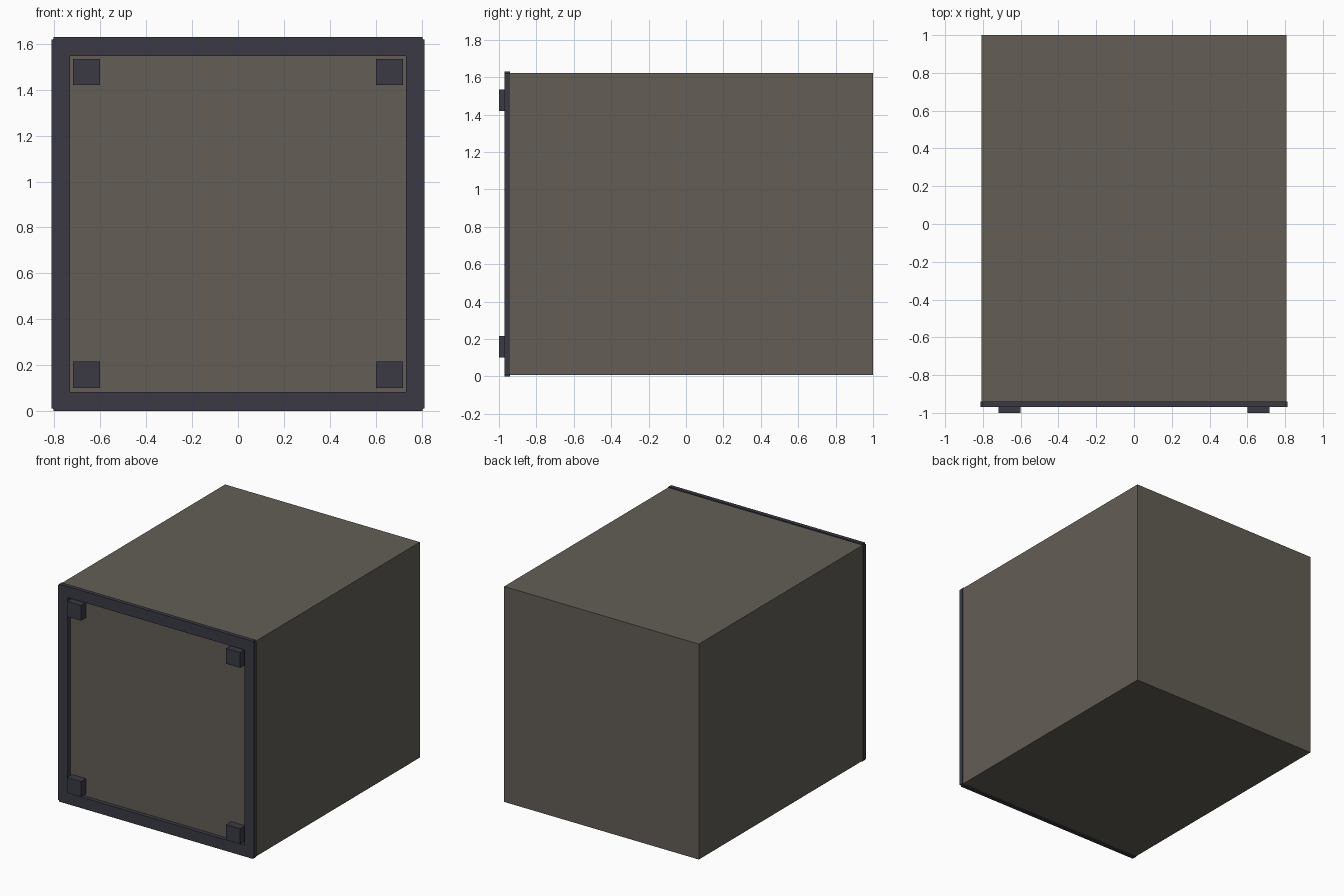
import bpy
import bmesh

cube = bpy.data.objects.get("Cube")
if cube:
    bpy.data.objects.remove(cube, do_unlink=True)


def material(name, rgb):
    mat = bpy.data.materials.new(name)
    mat.use_nodes = True
    color = (*rgb, 1)
    mat.diffuse_color = color
    mat.node_tree.nodes["Principled BSDF"].inputs["Base Color"].default_value = color
    return mat


def box(name, x, y, z, mat):
    """Box spanning the given (low, high) range on each axis."""
    bm = bmesh.new()
    bmesh.ops.create_cube(bm, size=1)
    for v in bm.verts:
        for i, (low, high) in enumerate((x, y, z)):
            v.co[i] = low if v.co[i] < 0 else high
    mesh = bpy.data.meshes.new(name)
    bm.to_mesh(mesh)
    bm.free()
    mesh.materials.append(mat)
    obj = bpy.data.objects.new(name, mesh)
    bpy.context.collection.objects.link(obj)
    return obj


taupe = material("warm_grey", (0.125, 0.112, 0.093))
slate = material("dark_slate", (0.043, 0.042, 0.059))

HEIGHT = 1.63
BACK_OF_FRAME = -0.94

# Main body
box("body", (-0.807, 0.807), (BACK_OF_FRAME, 1), (0.008, HEIGHT - 0.008), taupe)

# Front frame: two rails and two stiles, with tiny steps at the corners
frame_y = (-0.97, BACK_OF_FRAME)
box("frame_bottom", (-0.803, 0.803), frame_y, (0, 0.083), slate)
box("frame_top", (-0.803, 0.803), frame_y, (HEIGHT - 0.083, HEIGHT), slate)
for side, s in (("right", -1), ("left", 1)):
    x = sorted((s * 0.732, s * 0.813))
    box(f"frame_{side}", x, frame_y, (0.01, HEIGHT - 0.01), slate)

    # Corner blocks standing on the front panel
    x = sorted((s * 0.602, s * 0.718))
    box(f"corner_block_bottom_{side}", x, (-1, BACK_OF_FRAME), (0.1, 0.215), slate)
    box(f"corner_block_top_{side}", x, (-1, BACK_OF_FRAME),
        (HEIGHT - 0.21, HEIGHT - 0.095), slate)
